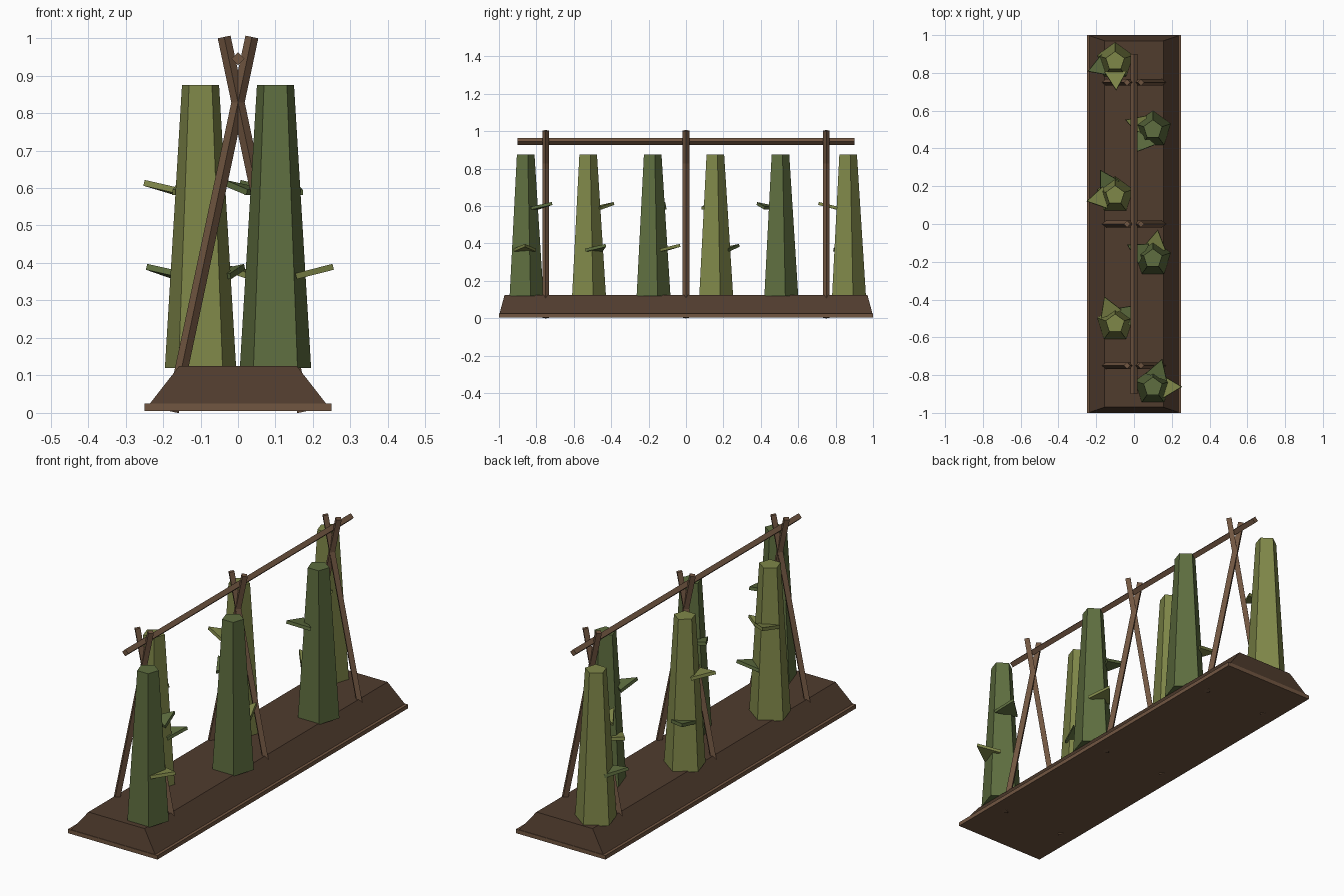
import bpy, bmesh, math
from mathutils import Vector, Matrix

if "Cube" in bpy.data.objects:
    bpy.data.objects.remove(bpy.data.objects["Cube"])


def material(name, rgb):
    m = bpy.data.materials.new(name)
    m.diffuse_color = (*rgb, 1)
    m.use_nodes = True
    m.node_tree.nodes["Principled BSDF"].inputs["Base Color"].default_value = m.diffuse_color
    return m


SOIL = material("dark soil", (0.080, 0.045, 0.027))
WOOD = material("brown wood", (0.165, 0.093, 0.053))
OLIVE = material("light olive", (0.212, 0.241, 0.066))
GREEN = material("deep green", (0.112, 0.155, 0.050))


def add_object(name, bm, mat):
    bmesh.ops.recalc_face_normals(bm, faces=bm.faces)
    me = bpy.data.meshes.new(name)
    bm.to_mesh(me)
    bm.free()
    me.materials.append(mat)
    ob = bpy.data.objects.new(name, me)
    bpy.context.collection.objects.link(ob)
    return ob


def frustum(name, sides, r0, r1, depth, matrix, mat):
    bm = bmesh.new()
    bmesh.ops.create_cone(bm, cap_ends=True, segments=sides, radius1=r0,
                          radius2=r1, depth=depth, matrix=matrix)
    return add_object(name, bm, mat)


def slab(name, x0, y0, z0, x1, y1, z1, mat):
    """Box whose top rectangle may be smaller than its bottom."""
    bm = bmesh.new()
    bmesh.ops.create_cube(bm, size=2)
    for v in bm.verts:
        x, y, z = (x1, y1, z1) if v.co.z > 0 else (x0, y0, z0)
        v.co = (v.co.x * x, v.co.y * y, z)
    return add_object(name, bm, mat)


def pole(name, a, b, r, mat):
    """Square pole standing on its edge between two points."""
    a, b = Vector(a), Vector(b)
    axis = (b - a).normalized()
    side = Vector((0, 1, 0)) if abs(axis.y) < 0.5 else Vector((1, 0, 0))
    rot = Matrix((side, axis.cross(side), axis)).transposed().to_4x4()
    bm = bmesh.new()
    bmesh.ops.create_cone(bm, cap_ends=True, segments=4, radius1=r, radius2=r,
                          depth=(b - a).length)
    # put the corners on the local axes
    for v in bm.verts:
        ang = round(math.atan2(v.co.y, v.co.x) / (math.pi / 2) - 0.01) * math.pi / 2
        v.co.x, v.co.y = r * math.cos(ang), r * math.sin(ang)
    bm.transform(Matrix.Translation((a + b) / 2) @ rot)
    return add_object(name, bm, mat)


# Planter: wooden plank with a sloped soil mound
slab("base_plank", 0.25, 1.0, 0.005, 0.25, 1.0, 0.025, WOOD)
slab("soil_mound", 0.235, 0.997, 0.025, 0.157, 0.97, 0.125, SOIL)

# Crossed support poles and the ridge pole
for i, y in enumerate((-0.75, 0, 0.75)):
    for s, side in ((1, "left"), (-1, "right")):
        pole(f"support_pole_{side}_{i}", (-0.175 * s, y, 0.003),
             (0.037 * s, y, 1.003), 0.0175, WOOD)
pole("ridge_pole", (0, -0.9, 0.945), (0, 0.9, 0.945), 0.0175, WOOD)

# Plants: tapered five-sided stems, each with two triangular leaves
for i, y in enumerate((-0.862, -0.528, -0.183, 0.152, 0.5, 0.862)):
    x = 0.1 if i % 2 == 0 else -0.1
    own, other = (GREEN, OLIVE) if i % 2 == 0 else (OLIVE, GREEN)
    # a corner of the pentagon points to +y
    bm = bmesh.new()
    rings = [[bm.verts.new((x + r * math.cos(math.pi / 2 + k * math.tau / 5),
                            y + r * math.sin(math.pi / 2 + k * math.tau / 5), z))
              for k in range(5)] for r, z in ((0.1, 0.12), (0.052, 0.875))]
    for ring in rings:
        bm.faces.new(ring)
    for k in range(5):
        n = (k + 1) % 5
        bm.faces.new((rings[0][k], rings[0][n], rings[1][n], rings[1][k]))
    add_object(f"plant_stem_{i}", bm, own)

    for label, z, ang, mat in (("low", 0.373, i * 0.7, other),
                               ("high", 0.597, i * 0.7 + 1.25, own)):
        bm = bmesh.new()
        tri = [[bm.verts.new((0.068 * math.cos(k * math.tau / 3),
                              0.068 * math.sin(k * math.tau / 3), h))
                for k in range(3)] for h in (-0.008, 0.008)]
        for t in tri:
            bm.faces.new(t)
        for k in range(3):
            n = (k + 1) % 3
            bm.faces.new((tri[0][k], tri[0][n], tri[1][n], tri[1][k]))
        bm.transform(Matrix.Translation((x, y, z)) @ Matrix.Rotation(ang, 4, 'Z')
                     @ Matrix.Translation((0.088, 0, 0))
                     @ Matrix.Rotation(-0.25, 4, 'Y'))
        add_object(f"leaf_{label}_{i}", bm, mat)
